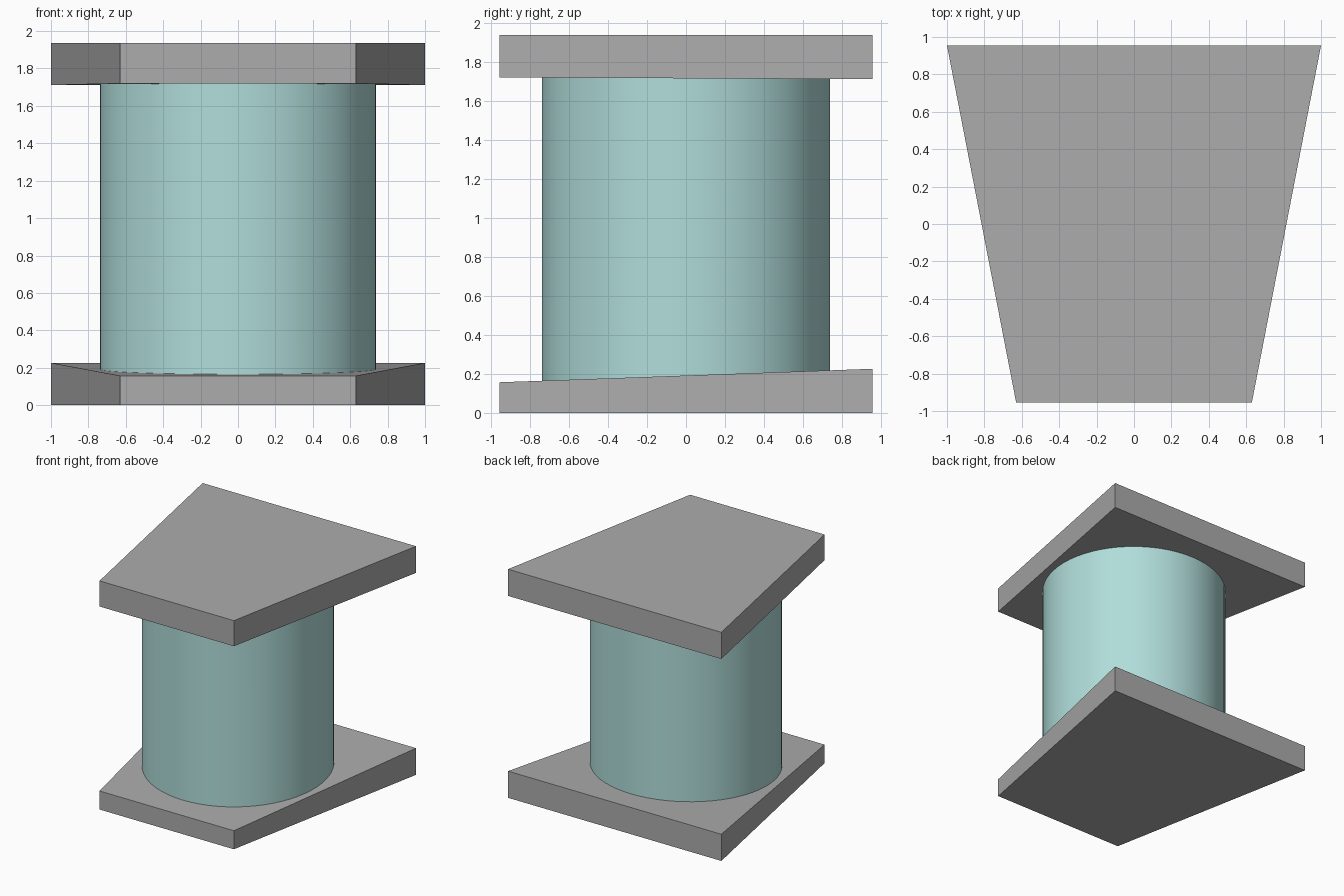
import bpy, math

if "Cube" in bpy.data.objects:
    bpy.data.objects.remove(bpy.data.objects["Cube"])


def material(name, color):
    m = bpy.data.materials.new(name)
    m.diffuse_color = (*color, 1.0)
    m.use_nodes = True
    m.node_tree.nodes["Principled BSDF"].inputs["Base Color"].default_value = m.diffuse_color
    return m


grey = material("plain grey", (0.413, 0.413, 0.413))
teal = material("pale teal", (0.434, 0.723, 0.701))

D = 0.955           # half depth
FRONT, BACK = 0.63, 1.0   # half widths


def slope(y, front, back):
    return front + (back - front) * (y + D) / (2 * D)


def make_prism(name, outline, low, high, mat):
    """Prism whose ends are sloped in y; low/high are (front z, back z)."""
    n = len(outline)
    verts = [(x, y, slope(y, *low)) for x, y in outline]
    verts += [(x, y, slope(y, *high)) for x, y in outline]
    faces = [list(range(n))[::-1], list(range(n, 2 * n))]
    faces += [(i, (i + 1) % n, n + (i + 1) % n, n + i) for i in range(n)]
    me = bpy.data.meshes.new(name)
    me.from_pydata(verts, [], faces)
    me.materials.append(mat)
    ob = bpy.data.objects.new(name, me)
    bpy.context.collection.objects.link(ob)
    return ob


trapezoid = [(-FRONT, -D), (FRONT, -D), (BACK, D), (-BACK, D)]
N, R = 64, 0.738
circle = [(R * math.cos(2 * math.pi * i / N), R * math.sin(2 * math.pi * i / N))
          for i in range(N)]

# Tapered end plates with slightly sloped inner faces
make_prism("bottom_plate", trapezoid, (0, 0), (0.157, 0.226), grey)
make_prism("top_plate", trapezoid, (1.72, 1.711), (1.937, 1.937), grey)

# Round core between the plates
core = make_prism("core", circle, (0.157, 0.226), (1.72, 1.711), teal)
bpy.context.view_layer.objects.active = core
core.select_set(True)
bpy.ops.object.shade_smooth_by_angle(angle=math.radians(30))
